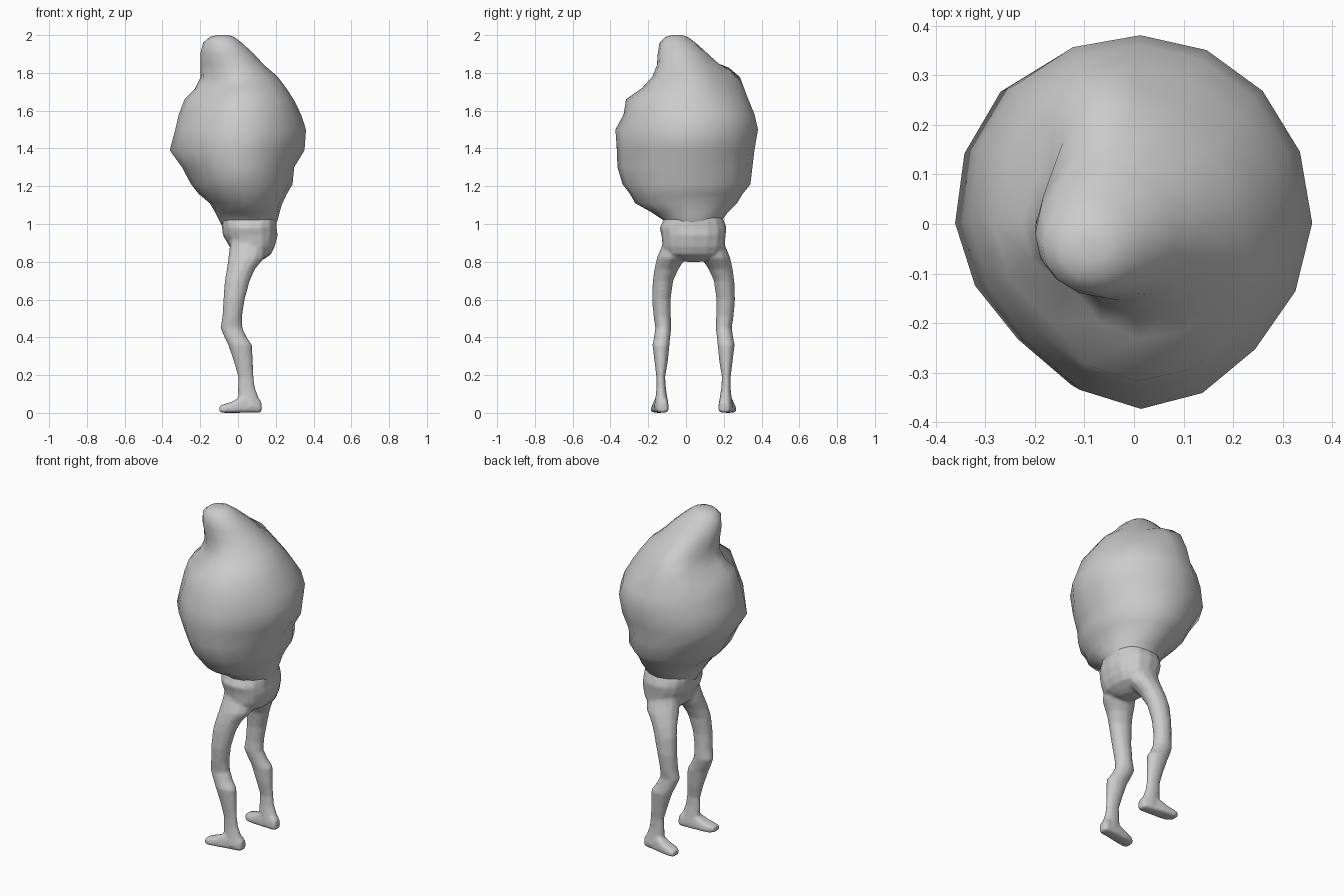
import bpy, bmesh, math
from mathutils import Vector


def loft(name, rows, sides, power=1.0, along_x=False, bumps=(), origin_y=0.0, splay=0.0):
    """Skin oval rings. Each row is (height, a_min, a_max, y_min, y_max)."""
    bm = bmesh.new()
    rings = []
    for h, a0, a1, y0, y1 in rows:
        ring = []
        for i in range(sides):
            t = 2 * math.pi * i / sides
            c, s = math.cos(t), math.sin(t)
            c = math.copysign(abs(c) ** power, c)
            s = math.copysign(abs(s) ** power, s)
            a = (a0 + a1) / 2 + c * (a1 - a0) / 2
            y = (y0 + y1) / 2 + s * (y1 - y0) / 2
            # feet narrow towards the top
            if along_x:
                y += (y0 + y1 - 2 * y) / 2 * splay * a / 0.1
            ring.append(bm.verts.new((h, y, a) if along_x else (a, y, h)))
        rings.append(ring)
    for lo, hi in zip(rings, rings[1:]):
        for i in range(sides):
            j = (i + 1) % sides
            bm.faces.new((lo[i], lo[j], hi[j], hi[i]))
    bm.faces.new(rings[0])
    bm.faces.new(rings[-1])
    # local lumps and dents
    for centre, push, radius in bumps:
        for v in bm.verts:
            d = (v.co - Vector(centre)).length / radius
            v.co += Vector(push) * math.exp(-d * d)
    for v in bm.verts:
        v.co.y -= origin_y
    bmesh.ops.recalc_face_normals(bm, faces=bm.faces)
    mesh = bpy.data.meshes.new(name)
    bm.to_mesh(mesh)
    bm.free()
    for p in mesh.polygons:
        p.use_smooth = True
    ob = bpy.data.objects.new(name, mesh)
    ob.location.y = origin_y
    bpy.context.collection.objects.link(ob)
    return ob


def mirror(ob):
    m = ob.modifiers.new("mirror", 'MIRROR')
    m.use_axis = (False, True, False)
    return ob


MID = 0.04  # the legs are symmetric about this y

# Bulbous body tapering into an off-centre blunt tip
loft("body", [
    (0.98, -0.08, 0.19, -0.10, 0.17),
    (1.02, -0.10, 0.21, -0.12, 0.19),
    (1.06, -0.12, 0.22, -0.18, 0.22),
    (1.11, -0.15, 0.235, -0.27, 0.27),
    (1.16, -0.21, 0.26, -0.30, 0.30),
    (1.21, -0.25, 0.29, -0.34, 0.34),
    (1.30, -0.30, 0.30, -0.37, 0.35),
    (1.39, -0.365, 0.355, -0.375, 0.36),
    (1.50, -0.335, 0.362, -0.38, 0.38),
    (1.58, -0.315, 0.335, -0.335, 0.36),
    (1.66, -0.285, 0.295, -0.32, 0.31),
    (1.72, -0.235, 0.255, -0.235, 0.25),
    (1.78, -0.205, 0.21, -0.18, 0.20),
    (1.84, -0.20, 0.14, -0.155, 0.15),
    (1.90, -0.20, 0.085, -0.15, 0.11),
    (1.96, -0.185, 0.02, -0.14, 0.05),
    (1.99, -0.15, -0.02, -0.11, 0.01),
    (2.00, -0.11, -0.05, -0.075, -0.02),
], 16, bumps=[
    ((-0.08, 0.23, 1.74), (-0.01, 0.055, 0.06), 0.12),
    ((-0.18, -0.20, 1.72), (0.04, 0.04, -0.02), 0.10),
    ((-0.20, 0.10, 1.74), (0.03, 0.0, -0.02), 0.08),
    ((-0.27, -0.27, 1.40), (0.025, 0.035, 0.0), 0.22),
    ((0.27, -0.27, 1.40), (-0.02, 0.02, 0.0), 0.20),
    ((-0.27, 0.27, 1.40), (-0.01, 0.015, 0.0), 0.20),
])

# Hips
pelvis = loft("pelvis", [
    (0.80, 0.03, 0.11, 0.00, 0.08),
    (0.815, 0.00, 0.14, -0.05, 0.13),
    (0.84, -0.03, 0.175, -0.11, 0.19),
    (0.88, -0.045, 0.195, -0.125, 0.205),
    (0.94, -0.08, 0.21, -0.13, 0.21),
    (0.98, -0.085, 0.205, -0.14, 0.215),
    (1.02, -0.09, 0.205, -0.12, 0.20),
    (1.06, -0.08, 0.19, -0.11, 0.18),
], 16, power=0.85)

# Thin legs with bent knees
legs = mirror(loft("legs", [
    (0.03, 0.02, 0.115, -0.17, -0.09),
    (0.08, 0.00, 0.11, -0.162, -0.098),
    (0.13, -0.002, 0.092, -0.157, -0.106),
    (0.19, 0.00, 0.083, -0.157, -0.11),
    (0.27, -0.022, 0.08, -0.167, -0.096),
    (0.36, -0.053, 0.075, -0.178, -0.087),
    (0.40, -0.073, 0.047, -0.17, -0.083),
    (0.45, -0.093, 0.024, -0.163, -0.077),
    (0.51, -0.083, 0.022, -0.172, -0.08),
    (0.60, -0.078, 0.036, -0.18, -0.081),
    (0.70, -0.071, 0.063, -0.176, -0.067),
    (0.76, -0.06, 0.09, -0.168, -0.04),
    (0.82, -0.052, 0.14, -0.155, 0.0),
    (0.88, -0.045, 0.15, -0.13, 0.01),
    (0.94, -0.04, 0.12, -0.11, 0.01),
], 12, origin_y=MID))

# Feet with toes towards -x
feet = mirror(loft("feet", [
    (-0.098, 0.004, 0.038, -0.183, -0.125),
    (-0.075, 0.0, 0.046, -0.19, -0.105),
    (-0.03, 0.0, 0.06, -0.187, -0.094),
    (0.01, 0.0, 0.085, -0.182, -0.09),
    (0.06, 0.0, 0.10, -0.172, -0.087),
    (0.105, 0.0, 0.08, -0.163, -0.087),
    (0.124, 0.005, 0.06, -0.15, -0.098),
], 12, power=0.6, along_x=True, origin_y=MID, splay=0.35))

# Fuse the hips, legs and feet into one skin
bpy.ops.object.select_all(action='DESELECT')
for ob in (pelvis, legs, feet):
    ob.select_set(True)
bpy.context.view_layer.objects.active = legs
bpy.ops.object.convert(target='MESH')
bpy.ops.object.join()
legs.name = "hips_and_legs"
m = legs.modifiers.new("fuse", 'REMESH')
m.mode = 'VOXEL'
m.voxel_size = 0.008
m.use_smooth_shade = True
m = legs.modifiers.new("soften", 'SMOOTH')
m.factor = 0.5
m.iterations = 5
